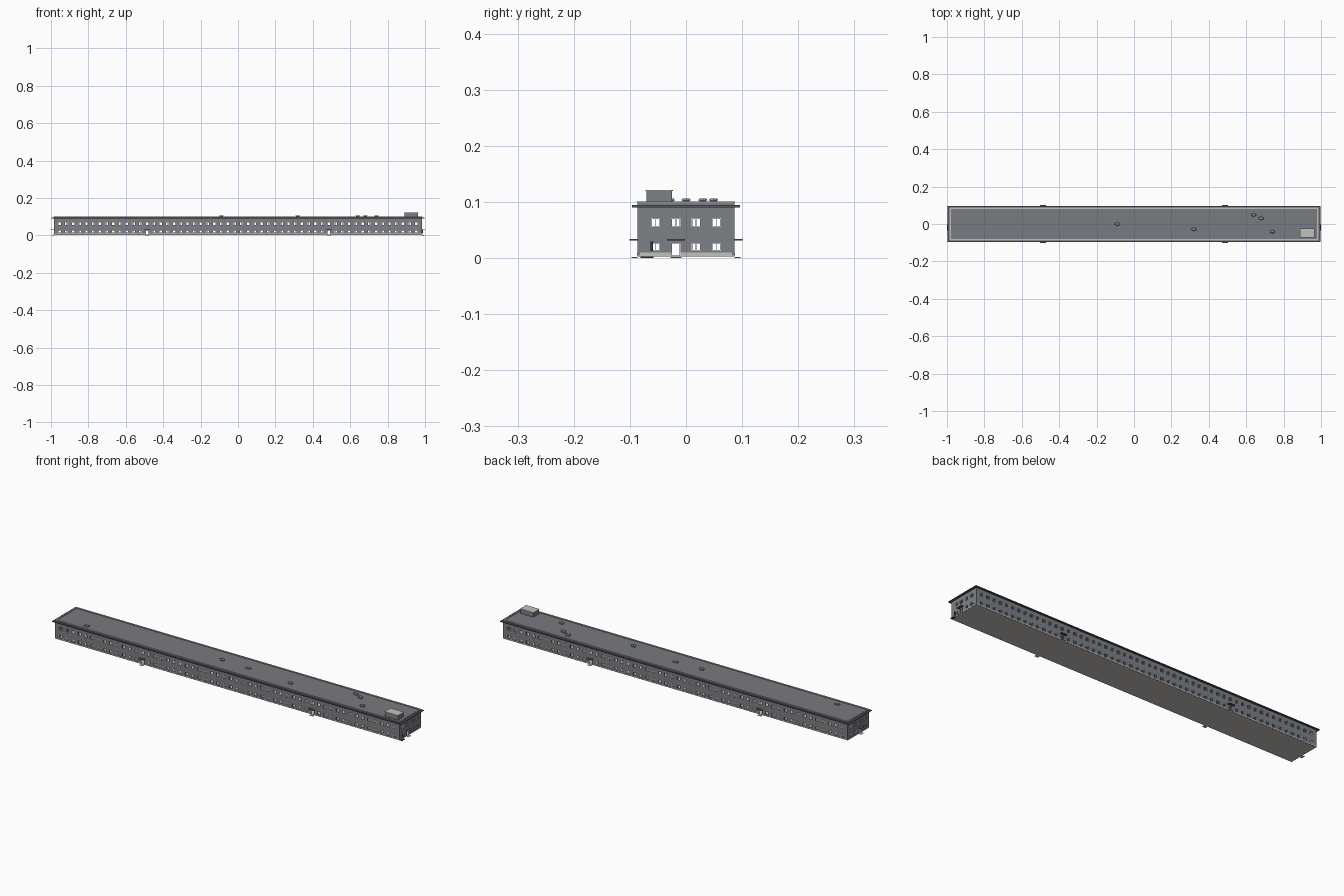
import bpy, bmesh
from mathutils import Vector

old = bpy.data.objects.get("Cube")
if old:
    bpy.data.objects.remove(old, do_unlink=True)


def material(name, r, g, b):
    m = bpy.data.materials.new(name)
    m.use_nodes = True
    m.diffuse_color = (r, g, b, 1)
    m.node_tree.nodes["Principled BSDF"].inputs["Base Color"].default_value = (r, g, b, 1)
    return m


WALL = material("wall grey", .20, .215, .235)
ROOF = material("roof grey", .185, .197, .215)
TRIM = material("trim grey", .095, .10, .11)
DARK = material("dark metal", .04, .042, .045)
LIGHT = material("light concrete", .55, .535, .51)
VENT = material("vent metal", .33, .335, .34)
WHITE = material("white frames", .90, .90, .90)

HX, HY = .985, .086          # half length and half depth of the walls
BASE, TOP = .004, .10        # wall bottom and parapet top
THICK = .004
PITCH = .036
DOOR_H = .027
SILLS = (.0125, .055)
WIN = .016


def finish(name, bm, mat):
    me = bpy.data.meshes.new(name)
    bm.to_mesh(me)
    bm.free()
    me.materials.append(mat)
    ob = bpy.data.objects.new(name, me)
    bpy.context.collection.objects.link(ob)
    return ob


def boxes(name, mat, *pairs):
    """One object made of boxes, each given by two opposite corners."""
    bm = bmesh.new()
    for a, b in pairs:
        a, b = Vector(a), Vector(b)
        for v in bmesh.ops.create_cube(bm, size=1)["verts"]:
            v.co = (a + b) / 2 + Vector(c * abs(d) for c, d in zip(v.co, b - a))
    return finish(name, bm, mat)


def ring(name, mat, hx, hy, width, z0, z1):
    """Four bars around a rectangle."""
    bars = []
    for s in (-1, 1):
        bars.append(((-hx, s * hy, z0), (hx, s * (hy - width), z1)))
        bars.append(((s * hx, width - hy, z0), (s * (hx - width), hy - width, z1)))
    return boxes(name, mat, *bars)


def facade(name, half, centres, doors, place):
    """Wall with window and door openings, frames, plinth, canopies and steps.
    place(u, out, z) maps along-wall, outward and height to world space."""
    us = sorted([-half, half] + [c + s * WIN / 2 for c in centres for s in (-1, 1)])
    zs = [BASE, SILLS[0], DOOR_H, SILLS[1], SILLS[1] + WIN, TOP]
    bm = bmesh.new()
    grid = [[bm.verts.new(place(u, -THICK / 2, z)) for z in zs] for u in us]
    for i in range(len(us) - 1):
        is_door = any(us[i] < d < us[i + 1] for d in doors)
        for j in range(len(zs) - 1):
            opening = i % 2 == 1 and (j in (1, 3) or (is_door and j == 0))
            if not opening:
                bm.faces.new((grid[i][j], grid[i + 1][j], grid[i + 1][j + 1], grid[i][j + 1]))
    bmesh.ops.recalc_face_normals(bm, faces=bm.faces)
    wall = finish(name + "_wall", bm, WALL)
    mod = wall.modifiers.new("thickness", 'SOLIDIFY')
    mod.thickness, mod.offset = THICK, 0

    def parts(label, mat, spans):
        boxes(name + label, mat, *[(place(*a), place(*b)) for a, b in spans])

    # White frames recessed inside the openings
    frames, w, t = [], WIN / 2, .0014
    inner, outer = -.003, -.0012
    for c in centres:
        for k, z in enumerate(SILLS):
            top = z + WIN if k else DOOR_H
            door = k == 0 and c in doors
            low = BASE if door else z
            for s in (-1, 1):
                frames.append(((c + s * w, inner, low), (c + s * (w - t), outer, top)))
            frames.append(((c - w + t, inner, top - t), (c + w - t, outer, top)))
            if not door:
                frames.append(((c - w + t, inner, z), (c + w - t, outer, z + t)))
                frames.append(((c - t / 2, inner, z + t), (c + t / 2, outer, top - t)))
    parts("_window_frames", WHITE, frames)

    # Plinth broken at the doors
    stops = [-half] + [d + s * w for d in doors for s in (-1, 1)] + [half]
    parts("_plinth", LIGHT, [((a, 0, BASE), (b, .001, .0095))
                             for a, b in zip(stops[::2], stops[1::2])])
    parts("_canopies", TRIM, [((d - .016, 0, .0315), (d + .016, .0145, .034)) for d in doors])
    parts("_steps", WHITE, [((d - .010, 0, 0), (d + .010, .011, .002)) for d in doors])


long_centres = [(i - 26.5) * PITCH for i in range(54)]
end_centres = [(i - 1.5) * PITCH for i in range(4)]
long_doors = [long_centres[13], long_centres[40]]
for label, s in (("front", -1), ("back", 1)):
    facade(label, HX, long_centres, long_doors,
           lambda u, o, z, s=s: (u, s * (HY + o), z))
for label, s in (("right", -1), ("left", 1)):
    facade(label, HY - THICK, end_centres, [end_centres[1]],
           lambda u, o, z, s=s: (s * (HX + o), u, z))

# Floor, roof, cornice and parapet cap
boxes("floor", LIGHT, ((-HX, -HY, .003), (HX, HY, BASE)))
boxes("roof", ROOF, ((-HX + .003, -HY + .003, .092), (HX - .003, HY - .003, .096)))
ring("cornice", TRIM, HX + .011, HY + .010, .011, .090, .094)
ring("parapet_cap", LIGHT, HX + .001, HY + .001, .007, .0990, .1005)

# Rooftop plant room with a thin light lid
boxes("roof_box", WALL, ((.89, -.070, .096), (.963, -.025, .119)))
boxes("roof_box_lid", LIGHT, ((.888, -.072, .119), (.965, -.023, .121)))

# Rooftop vents: short neck with a faceted rounded hood
for i, (x, y) in enumerate([(-.09, 0), (.32, -.028), (.64, .049), (.68, .03), (.74, -.041)]):
    boxes(f"vent_neck_{i + 1}", WALL, ((x - .010, y - .006, .096), (x + .010, y + .006, .102)))
    bm = bmesh.new()
    bmesh.ops.create_cone(bm, cap_ends=True, segments=8, radius1=.009, radius2=.006, depth=.004)
    for v in bm.verts:
        v.co = (x + v.co.x * 1.6, y + v.co.y, .104 + v.co.z)
    finish(f"vent_hood_{i + 1}", bm, VENT)

# Low roof hatches
for i, (x, y) in enumerate([(.06, 0), (-.83, -.05)]):
    boxes(f"roof_hatch_{i + 1}", ROOF, ((x - .012, y - .008, .096), (x + .012, y + .008, .099)))

# Ground pad and post beside the left end
boxes("service_pad", DARK, ((HX, -.081, 0), (HX + .010, -.058, .003)))
boxes("service_post", DARK, ((HX, -.063, .012), (HX + .004, -.059, .029)))
